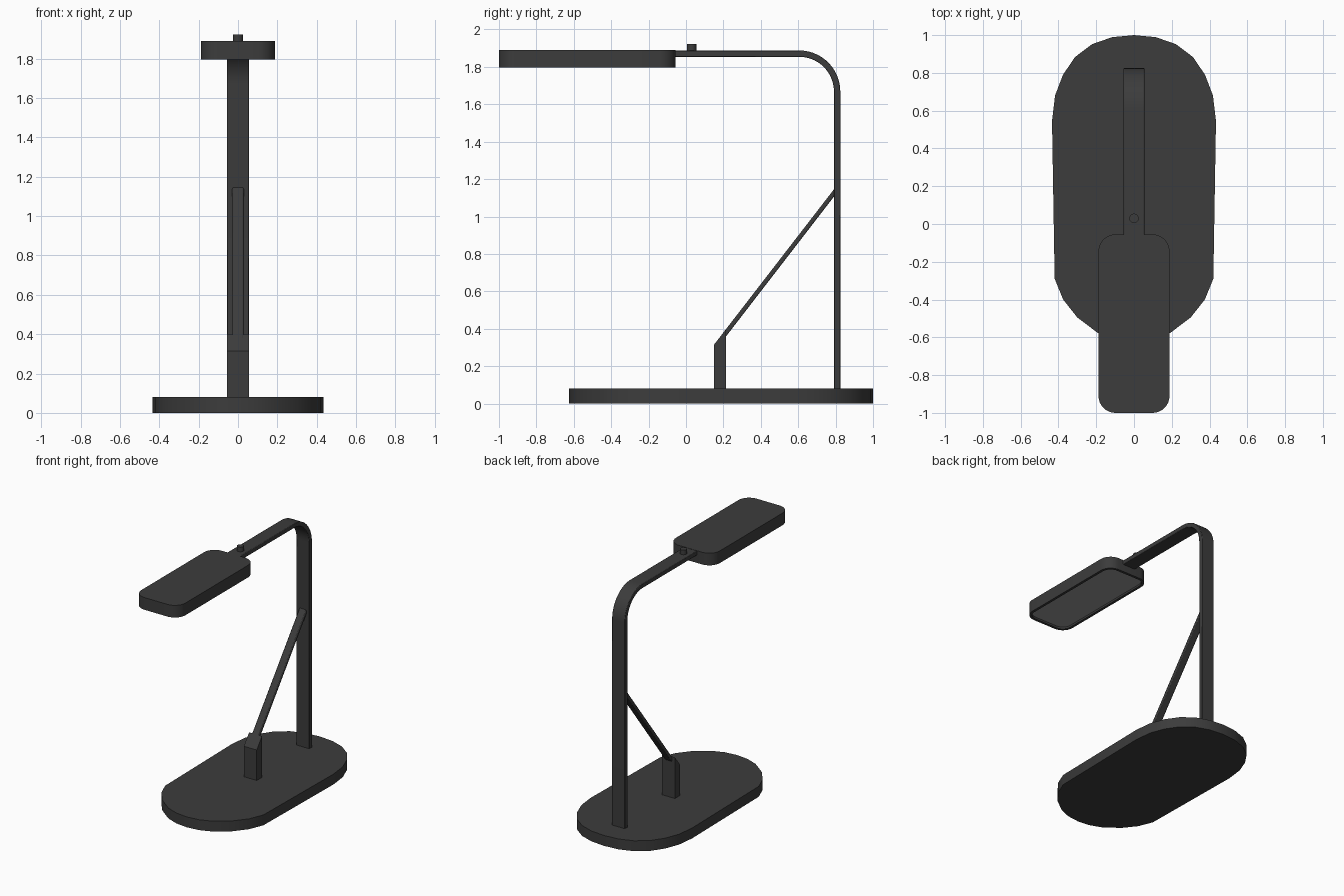
import bpy, bmesh, math
from mathutils import Vector

if "Cube" in bpy.data.objects:
    bpy.data.objects.remove(bpy.data.objects["Cube"])


def material(name, v):
    m = bpy.data.materials.new(name)
    m.diffuse_color = (v, v, v, 1)
    m.use_nodes = True
    m.node_tree.nodes["Principled BSDF"].inputs["Base Color"].default_value = m.diffuse_color
    return m


DARK = material("dark_grey", 0.045)
LIGHT = material("light_panel", 0.3)


def prism(name, pts, axis, lo, hi, mat=DARK, bevel=0, recess=None):
    """Extrude a 2D outline: axis 'z' takes (x, y), axis 'x' takes (y, z)."""
    bm = bmesh.new()
    place = (lambda a, b: (a, b, lo)) if axis == 'z' else (lambda a, b: (lo, a, b))
    face = bm.faces.new([bm.verts.new(place(a, b)) for a, b in pts])
    ext = bmesh.ops.extrude_face_region(bm, geom=[face])
    d = Vector((0, 0, hi - lo)) if axis == 'z' else Vector((hi - lo, 0, 0))
    bmesh.ops.translate(bm, vec=d, verts=[v for v in ext['geom'] if isinstance(v, bmesh.types.BMVert)])
    bmesh.ops.recalc_face_normals(bm, faces=bm.faces)
    if recess:
        rim, depth = recess
        bottom = min(bm.faces, key=lambda f: f.normal.z)
        bmesh.ops.inset_region(bm, faces=[bottom], thickness=rim)
        pushed = bmesh.ops.extrude_face_region(bm, geom=[bottom])
        bmesh.ops.translate(bm, vec=(0, 0, depth),
                            verts=[v for v in pushed['geom'] if isinstance(v, bmesh.types.BMVert)])
        if bottom.is_valid:
            bm.faces.remove(bottom)
        bmesh.ops.recalc_face_normals(bm, faces=bm.faces)
    me = bpy.data.meshes.new(name)
    bm.to_mesh(me)
    bm.free()
    ob = bpy.data.objects.new(name, me)
    bpy.context.collection.objects.link(ob)
    me.materials.append(mat)
    if bevel:
        b = ob.modifiers.new("Bevel", 'BEVEL')
        b.width, b.segments, b.limit_method = bevel, 2, 'ANGLE'
        b.angle_limit = math.radians(40)
    bpy.ops.object.select_all(action='DESELECT')
    ob.select_set(True)
    bpy.context.view_layer.objects.active = ob
    bpy.ops.object.shade_smooth_by_angle(angle=math.radians(30))
    return ob


def arc(cx, cy, r, a0, a1, n):
    return [(cx + r * math.cos(math.radians(a0 + (a1 - a0) * i / n)),
             cy + r * math.sin(math.radians(a0 + (a1 - a0) * i / n))) for i in range(n + 1)]


def rounded_rect(x, y0, y1, r, n=8):
    return (arc(x - r, y1 - r, r, 0, 90, n) + arc(r - x, y1 - r, r, 90, 180, n)
            + arc(r - x, y0 + r, r, 180, 270, n) + arc(x - r, y0 + r, r, 270, 360, n))


# Oval base, slightly narrower at the front
half = [(0.10, -0.613), (0.19, -0.578), (0.30, -0.495), (0.375, -0.40), (0.42, -0.29),
        (0.434, 0.545), (0.418, 0.68), (0.376, 0.79), (0.312, 0.884), (0.222, 0.952), (0.116, 0.989)]
outline = [(0, -0.625)] + half + [(0, 1.0)] + [(-x, y) for x, y in reversed(half)]
prism("base", outline, 'z', 0, 0.08)

# Upright and arm: one bent flat bar
bar = ([(0.825, 0.07)] + arc(0.605, 1.668, 0.22, 0, 90, 14) + [(-0.07, 1.888), (-0.07, 1.854)]
       + arc(0.605, 1.668, 0.186, 90, 0, 14) + [(0.791, 0.07)])
prism("bent_arm", bar, 'x', -0.055, 0.055, bevel=0.004)

# Lamp head with a recessed underside and light panel
prism("lamp_head", rounded_rect(0.188, -1.0, -0.055, 0.09), 'z', 1.796, 1.89, recess=(0.02, 0.018))
prism("light_panel", rounded_rect(0.167, -0.979, -0.076, 0.07), 'z', 1.81, 1.82, mat=LIGHT)

# Round button on the arm
prism("button", arc(0, 0.03, 0.025, 0, 345, 23), 'z', 1.88, 1.923)

# Short block with sloped top, and the flat diagonal brace
prism("brace_block", [(0.15, 0.07), (0.214, 0.07), (0.214, 0.398), (0.15, 0.315)], 'x', -0.055, 0.055)
prism("diagonal_brace", [(0.2, 0.341), (0.8, 1.118), (0.8, 1.157), (0.2, 0.38)], 'x', -0.03, 0.03, bevel=0.006)
